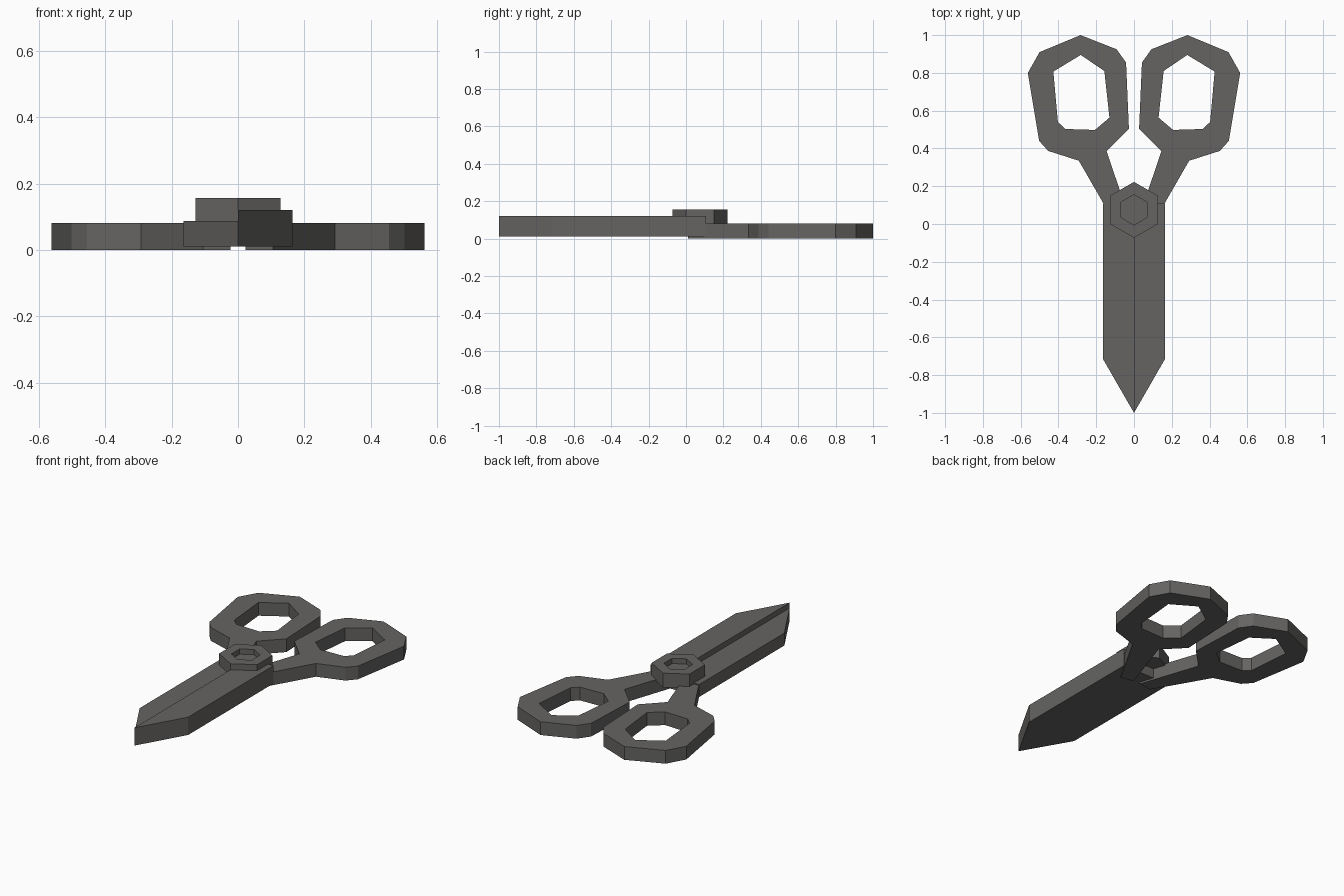
import bpy, bmesh, math

if "Cube" in bpy.data.objects:
    bpy.data.objects.remove(bpy.data.objects["Cube"])

grey = bpy.data.materials.new("dark grey steel")
grey.diffuse_color = (0.13, 0.127, 0.122, 1)
grey.use_nodes = True
grey.node_tree.nodes["Principled BSDF"].inputs["Base Color"].default_value = grey.diffuse_color


def plate(name, loops, z0, z1):
    """Extrude a flat outline (plus optional hole outlines) from z0 to z1."""
    bm = bmesh.new()
    edges = []
    for pts in loops:
        vs = [bm.verts.new((x, y, z0)) for x, y in pts]
        edges += [bm.edges.new((a, b)) for a, b in zip(vs, vs[1:] + vs[:1])]
    bmesh.ops.triangle_fill(bm, edges=edges, use_beauty=True, use_dissolve=False)
    ext = bmesh.ops.extrude_face_region(bm, geom=bm.faces[:], use_keep_orig=True)
    for v in ext["geom"]:
        if isinstance(v, bmesh.types.BMVert):
            v.co.z = z1
    bmesh.ops.recalc_face_normals(bm, faces=bm.faces[:])
    mesh = bpy.data.meshes.new(name)
    bm.to_mesh(mesh)
    bm.free()
    mesh.materials.append(grey)
    ob = bpy.data.objects.new(name, mesh)
    bpy.context.collection.objects.link(ob)
    return ob


def hexagon(r):
    return [(r * math.sin(i * math.pi / 3), 0.075 + r * math.cos(i * math.pi / 3))
            for i in range(6)]


# outlines of the right half
ring = [(0.042, 0.855), (0.092, 0.925), (0.283, 1.0), (0.5, 0.91), (0.562, 0.8),
        (0.502, 0.44), (0.455, 0.387), (0.292, 0.335), (0.105, 0.01),
        (0.023, 0.025), (0.145, 0.385), (0.027, 0.505)]
finger_hole = [(0.282, 0.895), (0.427, 0.807), (0.403, 0.54), (0.363, 0.503),
               (0.207, 0.498), (0.13, 0.563), (0.157, 0.81)]
blade = [(0, -1), (0.164, -0.715), (0.164, 0.108), (0, 0.108)]

# handles and blades, mirrored; the right blade is thicker
for side, s, top in (("right", 1, 0.12), ("left", -1, 0.087)):
    def flip(pts):
        return [(s * x, y) for x, y in pts]
    plate(side + "_handle", [flip(ring), flip(finger_hole)], 0, 0.081)
    plate(side + "_blade", [flip(blade)], 0.011, top)

# pivot nut with a recessed socket
plate("pivot_nut", [hexagon(0.148), hexagon(0.08)], 0.07, 0.157)
plate("pivot_socket_floor", [hexagon(0.08)], 0.07, 0.125)
